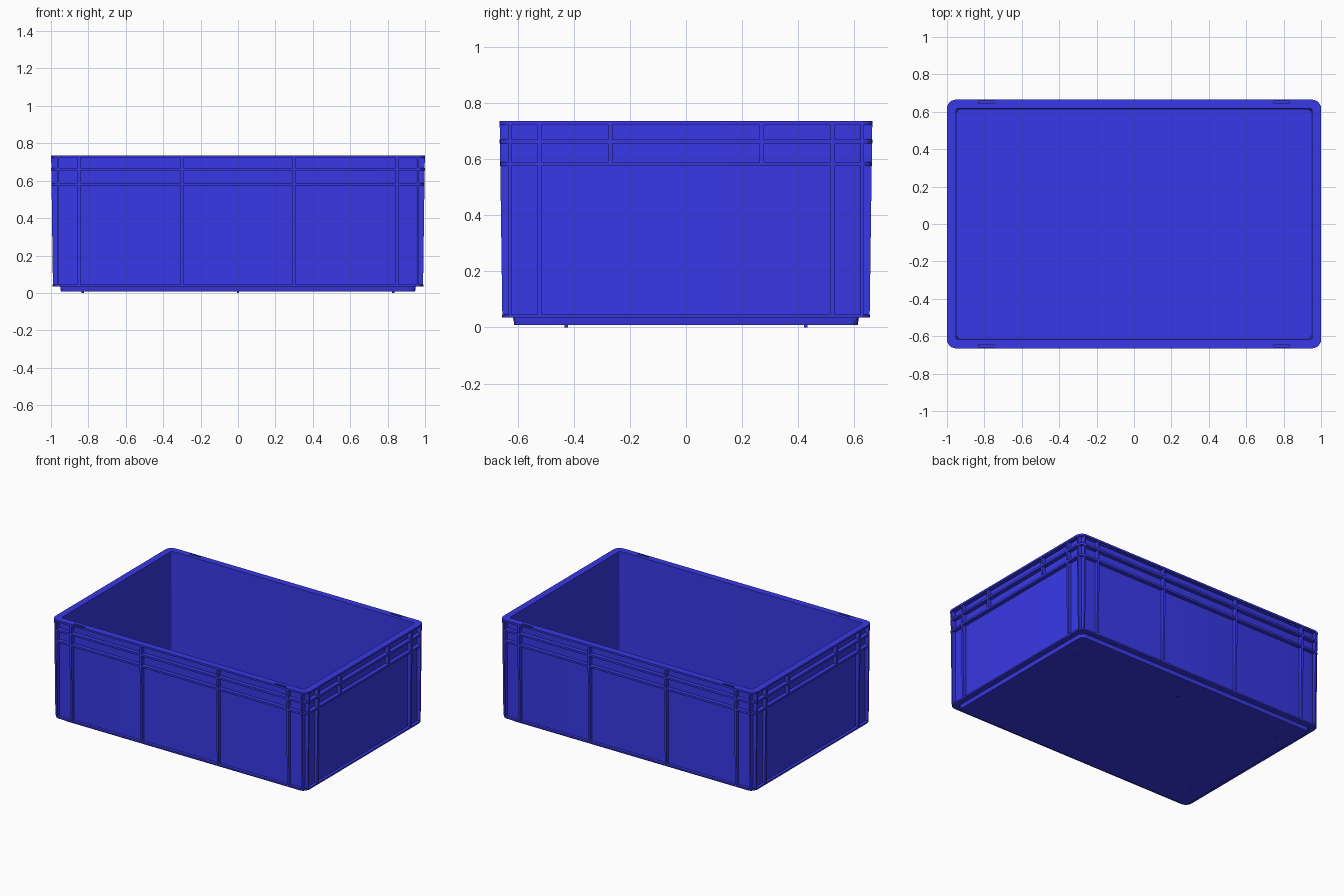
import bpy, bmesh, math

if "Cube" in bpy.data.objects:
    bpy.data.objects.remove(bpy.data.objects["Cube"])

HX, HY, TOP = 1.0, 0.665, 0.735

mat = bpy.data.materials.new("blue_plastic")
mat.diffuse_color = (0.04, 0.04, 0.8, 1)
mat.use_nodes = True
mat.node_tree.nodes["Principled BSDF"].inputs["Base Color"].default_value = mat.diffuse_color


def finish(name, bm):
    bmesh.ops.recalc_face_normals(bm, faces=bm.faces)
    me = bpy.data.meshes.new(name)
    bm.to_mesh(me)
    bm.free()
    ob = bpy.data.objects.new(name, me)
    bpy.context.collection.objects.link(ob)
    me.materials.append(mat)
    return ob


def ring(bm, inset, z, r, seg=6):
    """Rounded rectangle of vertices, inset from the rim outline."""
    x, y = HX - inset - r, HY - inset - r
    verts = []
    for k, (sx, sy) in enumerate([(1, 1), (-1, 1), (-1, -1), (1, -1)]):
        for i in range(seg + 1):
            a = math.pi / 2 * (k + i / seg)
            verts.append(bm.verts.new((sx * x + r * math.cos(a), sy * y + r * math.sin(a), z)))
    return verts


def draft(z):
    """The outline narrows slightly towards the bottom."""
    return 0.01 * (TOP - z) / TOP


def box(bm, x0, x1, y0, y1, z0, z1):
    v = bmesh.ops.create_cube(bm, size=1)["verts"]
    for p in v:
        p.co = (x1 if p.co.x > 0 else x0, y1 if p.co.y > 0 else y0, z1 if p.co.z > 0 else z0)
    return v


# Shell: underside step, recessed wall with flanges, rim, inner wall and floor
WALL = 0.03
profile = [(0.053, 0.008, 0.03), (0.049, 0.035, 0.03)]
flanges = [(0.035, 0.046), (0.575, 0.589), (0.655, 0.669), (0.722, TOP)]
for i, (z0, z1) in enumerate(flanges):
    if i:
        profile.append((WALL, z0, 0.025))
    profile += [(draft(z0), z0, 0.048), (draft(z1), z1, 0.048)]
    if i < 3:
        profile.append((WALL, z1, 0.025))
profile += [(0.048, TOP, 0.012), (0.052, 0.028, 0.012)]

bm = bmesh.new()
rings = [ring(bm, *p) for p in profile]
for a, b in zip(rings, rings[1:]):
    for i in range(len(a)):
        j = (i + 1) % len(a)
        bm.faces.new((a[i], a[j], b[j], b[i]))
bm.faces.new(rings[0])
bm.faces.new(rings[-1])
shell = finish("container_shell", bm)

# Slots through the long rims
bm = bmesh.new()
for sx in (-1, 1):
    for sy in (-1, 1):
        ya, yb = sorted((sy * 0.643, sy * 0.657))
        box(bm, sx * 0.79 - 0.042, sx * 0.79 + 0.042, ya, yb, 0.70, 0.77)
cutter = finish("slot_cutter", bm)
mod = shell.modifiers.new("slots", "BOOLEAN")
mod.operation = "DIFFERENCE"
mod.solver = "EXACT"
mod.object = cutter
bpy.context.view_layer.objects.active = shell
shell.select_set(True)
bpy.ops.object.modifier_apply(modifier="slots")
bpy.data.objects.remove(cutter)
bpy.ops.object.shade_smooth_by_angle(angle=math.radians(35))


# Vertical ribs joining wall and flanges
def rib(bm, along_x, pos, side, z0, z1, w=0.015):
    half = HY if along_x else HX
    for p in box(bm, pos - w / 2, pos + w / 2, half - WALL - 0.004, half, z0, z1):
        u, d, z = p.co
        if d > half - 0.01:
            d -= draft(z) + 0.001
        p.co = (u, side * d, z) if along_x else (side * d, u, z)


Z0, Z1 = 0.04, 0.73
for name, along_x, side in [("front_ribs", True, -1), ("back_ribs", True, 1),
                            ("left_ribs", False, -1), ("right_ribs", False, 1)]:
    bm = bmesh.new()
    spots = [(0.30, Z0), (0.85, Z0), (0.962, Z0)] if along_x else [(0.27, 0.58), (0.522, Z0), (0.627, Z0)]
    for pos, low in spots:
        for s in (-1, 1):
            rib(bm, along_x, s * pos, side, low, Z1, 0.01 if pos in (0.962, 0.627) else 0.015)
    finish(name, bm)

# Round marks on the floor
spots = [(0, 0.42), (0, -0.42)] + [(sx * 0.66, sy * 0.24) for sx in (-1, 1) for sy in (-1, 1)]
bm = bmesh.new()
for x, y in spots:
    v = bmesh.ops.create_cone(bm, cap_ends=True, segments=24, radius1=0.033, radius2=0.033, depth=0.006)["verts"]
    bmesh.ops.translate(bm, verts=v, vec=(x, y, 0.028))
finish("floor_marks", bm)

# Tiny feet under the base
bm = bmesh.new()
for x in (-0.83, 0, 0.83):
    for y in (-0.427, 0.427):
        box(bm, x - 0.006, x + 0.006, y - 0.006, y + 0.006, 0, 0.012)
finish("base_feet", bm)
